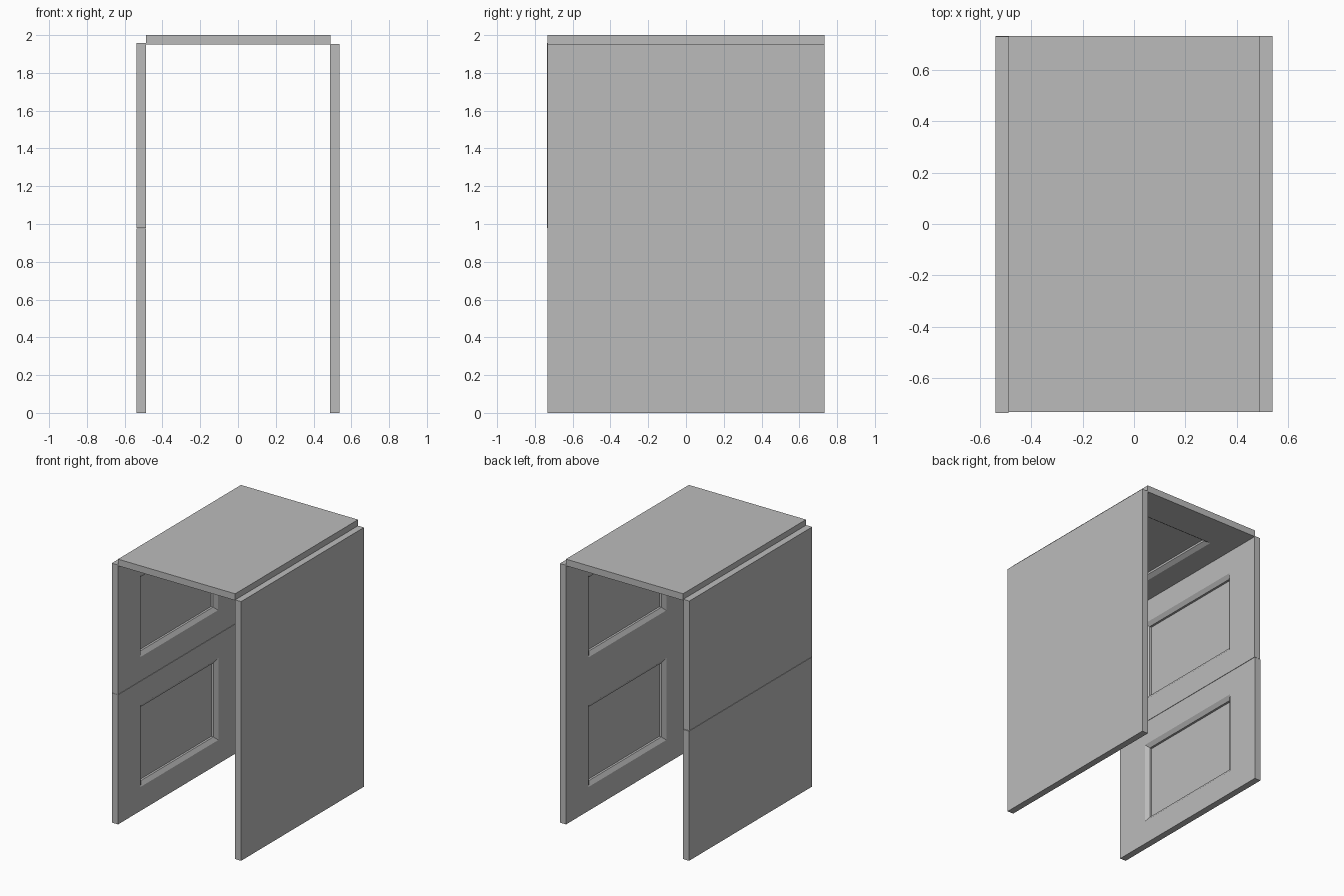
import bpy
import bmesh
from mathutils import Matrix, Vector

cube = bpy.data.objects.get("Cube")
if cube:
    bpy.data.objects.remove(cube, do_unlink=True)

THICK = 0.05     # board thickness
DEPTH = 1.464    # front to back
MODULE = 0.977   # height of one framed module
MARGIN_Y = 0.27  # frame width at front and back
MARGIN_V = 0.18  # frame width across the other direction

grey = bpy.data.materials.new("plain_grey")
grey.use_nodes = True
colour = (0.5, 0.5, 0.5, 1)
grey.diffuse_color = colour
grey.node_tree.nodes["Principled BSDF"].inputs["Base Color"].default_value = colour


def panel(name, origin, v_axis, normal, modules=1):
    """Board with recessed fields on the face that points along normal."""
    half = DEPTH / 2
    us = [-half, MARGIN_Y - half, half - MARGIN_Y, half]
    vs = [0]
    for i in range(modules):
        vs += [i * MODULE + MARGIN_V, (i + 1) * MODULE - MARGIN_V]
    vs.append(modules * MODULE)

    bm = bmesh.new()
    grid = [[bm.verts.new((u, v, 0)) for u in us] for v in vs]
    fields = []
    for r in range(len(vs) - 1):
        for c in range(len(us) - 1):
            f = bm.faces.new((grid[r][c], grid[r][c + 1],
                              grid[r + 1][c + 1], grid[r + 1][c]))
            if c == 1 and r % 2 == 1:
                fields.append(f)
    bm.normal_update()

    # board edges and flat back
    rim = [e for e in bm.edges if e.is_boundary]
    ext = bmesh.ops.extrude_edge_only(bm, edges=rim)["geom"]
    back = [g for g in ext if isinstance(g, bmesh.types.BMVert)]
    bmesh.ops.translate(bm, verts=back, vec=(0, 0, -THICK))
    bmesh.ops.contextual_create(
        bm, geom=[e for e in bm.edges if e.is_boundary])

    # sloped moulding, then a straight step down to the field
    bmesh.ops.inset_individual(bm, faces=fields, thickness=0.03, depth=-0.02,
                               use_even_offset=True)
    bmesh.ops.inset_individual(bm, faces=fields, thickness=0.001, depth=-0.015,
                               use_even_offset=True)

    # local axes: depth, span, inward normal
    m = Matrix((Vector((0, 1, 0)), Vector(v_axis), Vector(normal))).transposed()
    bmesh.ops.transform(bm, verts=bm.verts,
                        matrix=Matrix.Translation(origin) @ m.to_4x4())
    bmesh.ops.recalc_face_normals(bm, faces=bm.faces)
    mesh = bpy.data.meshes.new(name)
    bm.to_mesh(mesh)
    bm.free()
    mesh.materials.append(grey)
    obj = bpy.data.objects.new(name, mesh)
    bpy.context.collection.objects.link(obj)
    return obj


UP = (0, 0, 1)
INNER = 0.488

# left side: one tall board; right side: two stacked boards
panel("left_side", (INNER, 0, 0), UP, (-1, 0, 0), modules=2)
panel("right_side_lower", (-INNER, 0, 0), UP, (1, 0, 0))
panel("right_side_upper", (-INNER, -0.003, MODULE + 0.003), UP, (1, 0, 0))

# top board between the sides, recessed underneath
panel("top_board", (-INNER, 0, 2 - THICK + 0.003), (1, 0, 0), (0, 0, -1)).location.z = -0.003
